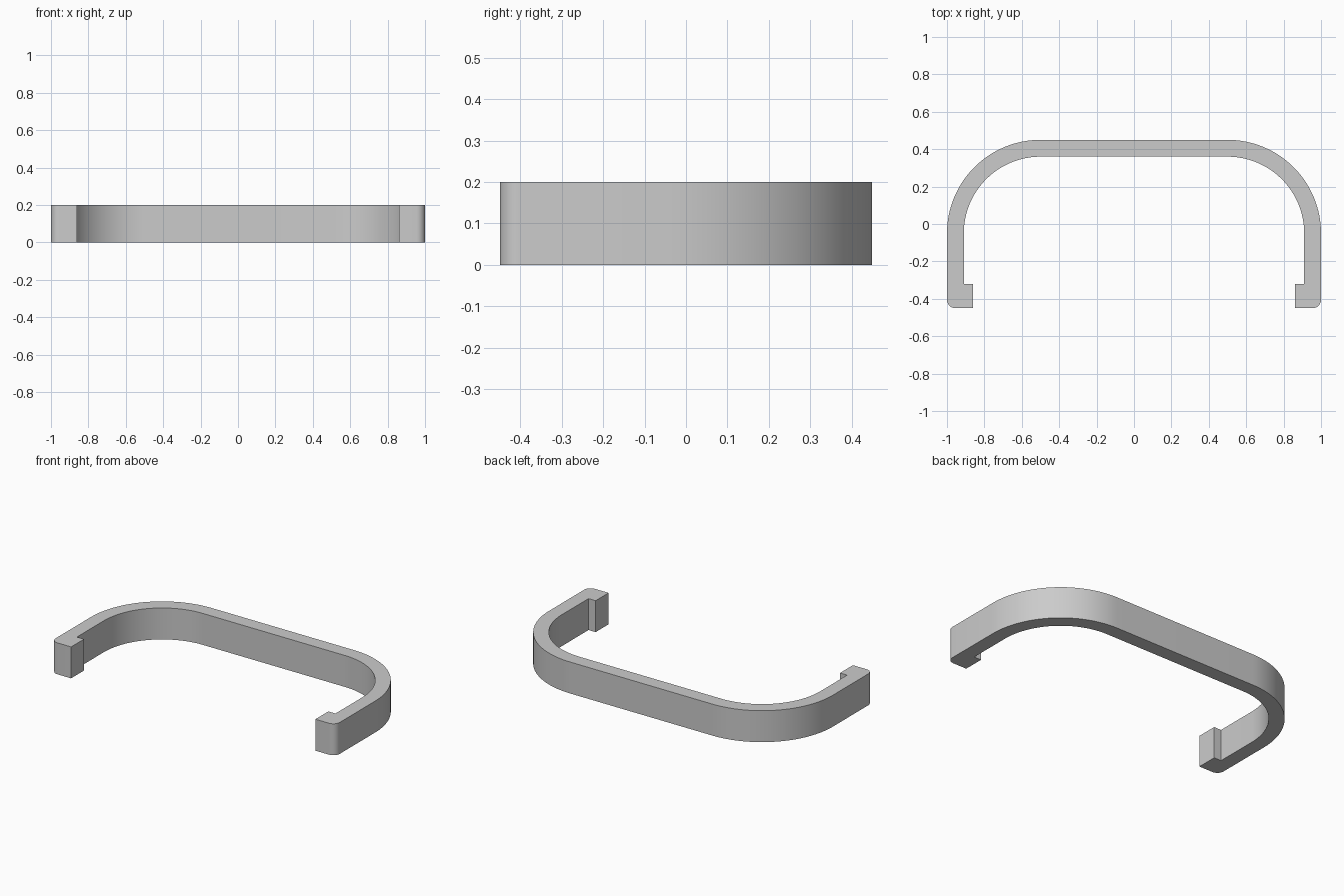
import bpy, bmesh
from math import sin, cos, radians

cube = bpy.data.objects.get("Cube")
if cube:
    bpy.data.objects.remove(cube, do_unlink=True)

HEIGHT = 0.2
THICK = 0.09
BEND = 0.5       # outer radius of the large bends
FRONT = -0.45


def arc(cx, cy, r, start, end, steps):
    """Points along an arc, angles in degrees."""
    angles = [radians(start + (end - start) * i / steps) for i in range(steps + 1)]
    return [(cx + r * cos(a), cy + r * sin(a)) for a in angles]


# Half of the bracket outline, from the tip of the hook round to the middle
outer = [(0.86, FRONT)]
outer += arc(0.955, FRONT + 0.045, 0.045, -90, 0, 8)
outer += arc(0.5, -0.05, BEND, 0, 90, 32)
inner = arc(0.5, -0.05, BEND - THICK, 90, 0, 32)
inner += [(1 - THICK, -0.32), (0.86, -0.32)]


def mirrored(points):
    return [(-x, y) for x, y in reversed(points)]


outline = outer + mirrored(outer) + mirrored(inner) + inner

# Extrude the outline into a solid band
bm = bmesh.new()
base = bm.faces.new([bm.verts.new((x, y, 0)) for x, y in outline])
result = bmesh.ops.extrude_face_region(bm, geom=[base], use_keep_orig=True)
top = [v for v in result["geom"] if isinstance(v, bmesh.types.BMVert)]
bmesh.ops.translate(bm, verts=top, vec=(0, 0, HEIGHT))
bmesh.ops.recalc_face_normals(bm, faces=bm.faces)
mesh = bpy.data.meshes.new("bracket_band")
bm.to_mesh(mesh)
bm.free()

band = bpy.data.objects.new("bracket_band", mesh)
bpy.context.collection.objects.link(band)

# Plain grey material
grey = bpy.data.materials.new("light_grey")
grey.use_nodes = True
colour = (0.6, 0.6, 0.6, 1)
grey.diffuse_color = colour
grey.node_tree.nodes["Principled BSDF"].inputs["Base Color"].default_value = colour
mesh.materials.append(grey)

# Smooth bends, crisp edges
bpy.ops.object.select_all(action="DESELECT")
band.select_set(True)
bpy.context.view_layer.objects.active = band
bpy.ops.object.shade_smooth_by_angle(angle=radians(30))
